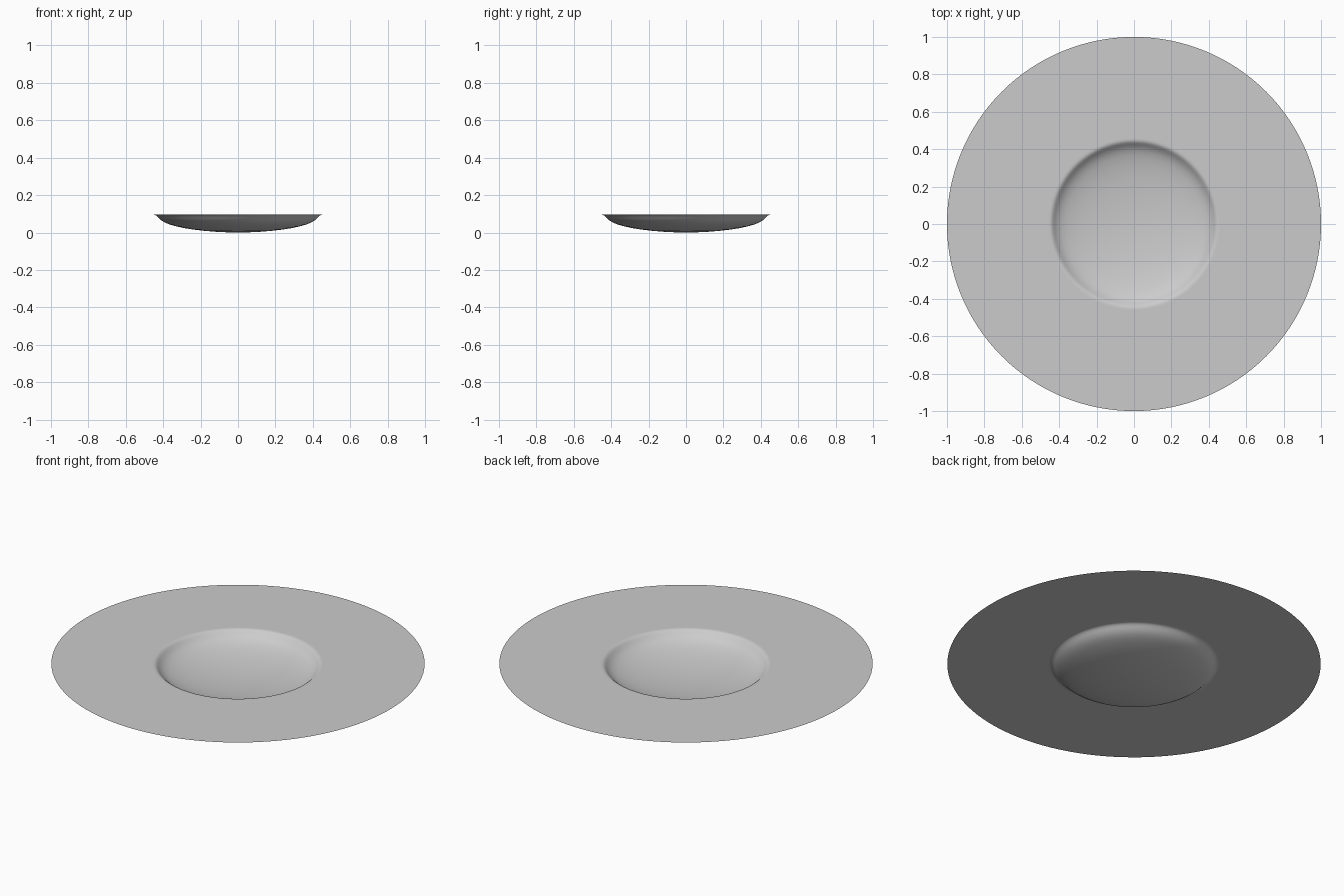
import bpy
import bmesh
import math

cube = bpy.data.objects.get("Cube")
if cube:
    bpy.data.objects.remove(cube, do_unlink=True)

SEGMENTS = 128
BRIM_Z = 0.095

# Plain grey material
grey = bpy.data.materials.new("light grey")
grey.use_nodes = True
color = (0.6, 0.6, 0.6, 1)
grey.diffuse_color = color
grey.node_tree.nodes["Principled BSDF"].inputs["Base Color"].default_value = color


def revolve(name, profile):
    """Spin a radius/height profile about z into a one-sheet surface."""
    bm = bmesh.new()
    verts = [bm.verts.new((r, 0, z)) for r, z in profile]
    edges = [bm.edges.new(pair) for pair in zip(verts, verts[1:])]
    bmesh.ops.spin(bm, geom=verts + edges, axis=(0, 0, 1), cent=(0, 0, 0),
                   angle=math.tau, steps=SEGMENTS, use_duplicate=False)
    bmesh.ops.remove_doubles(bm, verts=bm.verts, dist=1e-4)
    bmesh.ops.recalc_face_normals(bm, faces=bm.faces)
    if sum(f.normal.z for f in bm.faces) < 0:
        bmesh.ops.reverse_faces(bm, faces=bm.faces)
    mesh = bpy.data.meshes.new(name)
    bm.to_mesh(mesh)
    bm.free()
    mesh.materials.append(grey)
    for face in mesh.polygons:
        face.use_smooth = True
    obj = bpy.data.objects.new(name, mesh)
    bpy.context.collection.objects.link(obj)
    return obj


# Shallow rounded bowl, flared lip, then a wide flat brim
bowl = [(0, 0), (0.06, 0.001), (0.12, 0.004), (0.18, 0.009), (0.24, 0.016),
        (0.29, 0.024), (0.33, 0.033), (0.365, 0.043), (0.39, 0.053),
        (0.41, 0.065)]
lip = [(0.423, 0.077), (0.432, 0.086), (0.44, 0.092), (0.449, BRIM_Z)]
brim = [(0.46, BRIM_Z), (0.7, BRIM_Z), (1, BRIM_Z)]
revolve("plate", bowl + lip + brim)
